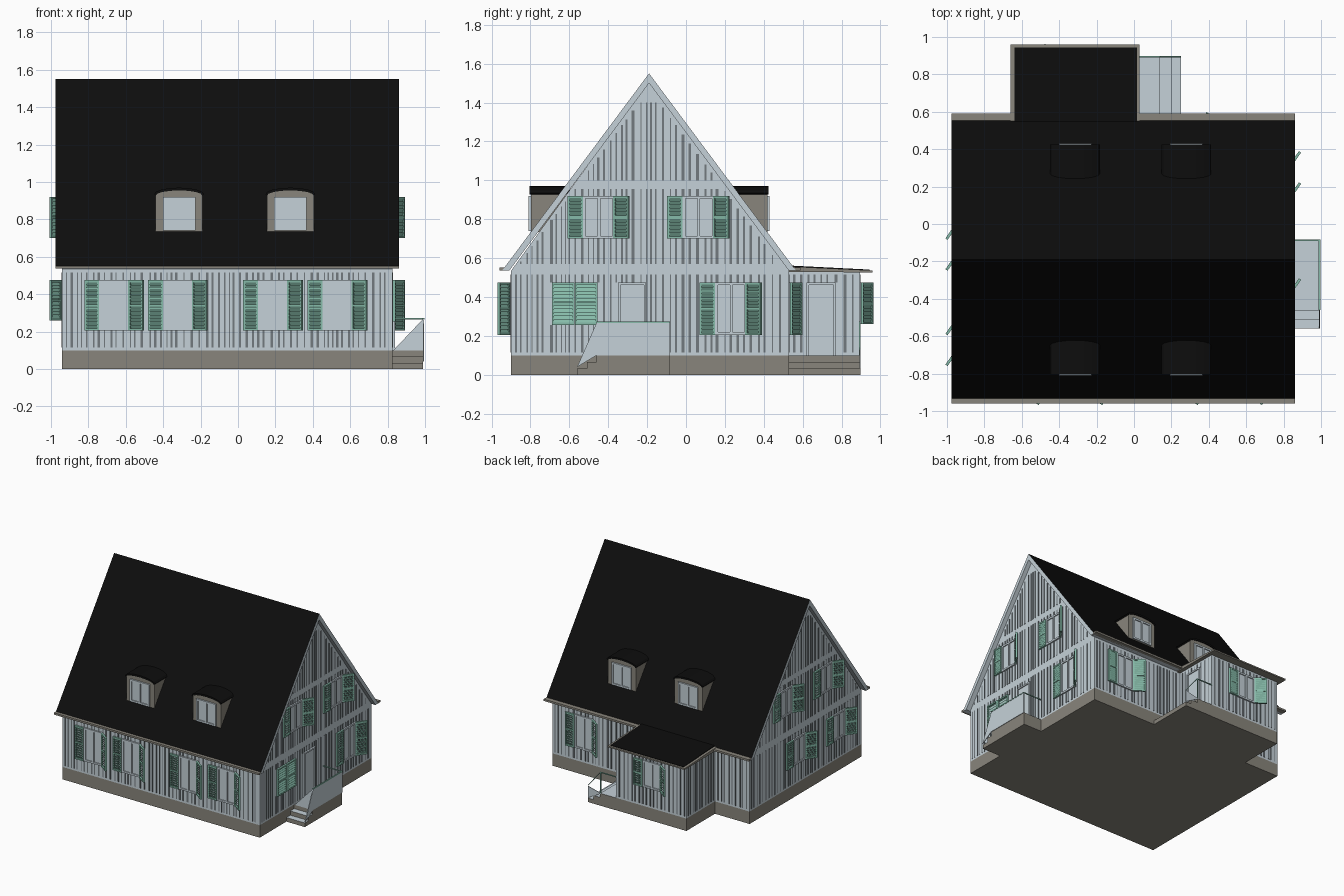
import bpy, bmesh, math, random
from mathutils import Matrix, Vector

if "Cube" in bpy.data.objects:
    bpy.data.objects.remove(bpy.data.objects["Cube"])
random.seed(4)

def material(name, rgb):
    m = bpy.data.materials.new(name)
    m.diffuse_color = (*rgb, 1)
    m.use_nodes = True
    m.node_tree.nodes["Principled BSDF"].inputs["Base Color"].default_value = m.diffuse_color
    return m

SIDING = material("pale_siding", (0.56, 0.64, 0.69))
GROOVE = material("groove_grey", (0.17, 0.195, 0.21))
STONE = material("stone_brown", (0.25, 0.235, 0.20))
ROOF = material("roof_black", (0.004, 0.004, 0.004))
GREEN = material("shutter_green", (0.24, 0.50, 0.40))

def frame(u, n, origin):
    """Wall frame: u runs right as seen from outside, n points outward."""
    u, n = Vector(u), Vector(n)
    return Matrix.Translation(origin) @ Matrix((u, n, (0, 0, 1))).transposed().to_4x4()

FRONT = frame((1, 0, 0), (0, -1, 0), (0, -0.90, 0))
BACK = frame((-1, 0, 0), (0, 1, 0), (0, 0.53, 0))
RIGHT = frame((0, 1, 0), (1, 0, 0), (0.825, 0, 0))
LEFT = frame((0, -1, 0), (-1, 0, 0), (-0.94, 0, 0))
EXT_BACK = frame((-1, 0, 0), (0, 1, 0), (0, 0.895, 0))
EXT_RIGHT = frame((0, 1, 0), (1, 0, 0), (0, 0, 0))
EXT_LEFT = frame((0, -1, 0), (-1, 0, 0), (-0.63, 0, 0))
WORLD = Matrix.Identity(4)

class Part:
    """Collects prisms into one named object."""
    def __init__(self, name, *mats):
        self.name, self.mats, self.bm = name, mats, bmesh.new()

    def prism(self, f, poly, u0, u1):
        """Extrude a (depth, z) polygon along u."""
        a = [self.bm.verts.new(f @ Vector((u0, d, z))) for d, z in poly]
        b = [self.bm.verts.new(f @ Vector((u1, d, z))) for d, z in poly]
        self.bm.faces.new(a)
        self.bm.faces.new(b[::-1])
        for i in range(len(a)):
            j = (i + 1) % len(a)
            self.bm.faces.new((a[i], b[i], b[j], a[j]))

    def box(self, f, u0, u1, d0, d1, z0, z1):
        self.prism(f, [(d0, z0), (d1, z0), (d1, z1), (d0, z1)], u0, u1)

    def done(self, rule=None):
        bmesh.ops.recalc_face_normals(self.bm, faces=self.bm.faces[:])
        if rule:
            for fc in self.bm.faces:
                fc.material_index = rule(fc)
        me = bpy.data.meshes.new(self.name)
        self.bm.to_mesh(me)
        self.bm.free()
        for m in self.mats:
            me.materials.append(m)
        bpy.context.collection.objects.link(bpy.data.objects.new(self.name, me))

# Stone base and walls
base = Part("stone_base", STONE)
base.box(WORLD, -0.94, 0.825, -0.90, 0.53, 0, 0.1)
base.box(WORLD, -0.63, 0, 0.53, 0.895, 0, 0.1)
base.done()
walls = Part("walls", SIDING)
walls.prism(WORLD, [(-0.90, 0.1), (0.53, 0.1), (0.53, 0.535), (-0.19, 1.51), (-0.90, 0.535)], -0.94, 0.825)
walls.box(WORLD, -0.63, 0, 0.53, 0.895, 0.1, 0.535)
walls.done()

# Main roof: black slopes, pale verge boards
roof = Part("main_roof", SIDING, ROOF)
roof.prism(WORLD, [(-0.945, 0.537), (-0.19, 1.55), (0.565, 0.537), (0.528, 0.537), (-0.19, 1.50), (-0.908, 0.537)], -0.975, 0.86)
roof.done(lambda f: int(f.normal.z > 0.3))
gutter = Part("gutters", STONE)
gutter.box(WORLD, -0.975, 0.86, -0.96, -0.93, 0.537, 0.552)
gutter.box(WORLD, -0.975, -0.64, 0.55, 0.59, 0.537, 0.552)
gutter.box(WORLD, 0.01, 0.86, 0.55, 0.59, 0.537, 0.552)
gutter.done()

# Low roof over the rear extension
rim = Part("extension_roof_edge", STONE)
rim.prism(WORLD, [(0.51, 0.53), (0.96, 0.526), (0.96, 0.537), (0.51, 0.558)], -0.66, 0.03)
rim.done()
top = Part("extension_roof", ROOF)
top.prism(WORLD, [(0.51, 0.55), (0.945, 0.53), (0.945, 0.541), (0.51, 0.563)], -0.64, 0.015)
top.done()

# Windows and shutters
windows = Part("window_frames", SIDING)
shutters = Part("shutters", GREEN)

def shutter(f, u0, u1, z0, z1, flip=1):
    t, d0, d1 = 0.011, 0.004, 0.018
    for a, b in ((u0, u0 + t), (u1 - t, u1)):
        shutters.box(f, a, b, d0, d1, z0, z1)
    zm = (z0 + z1) / 2
    for a, b in ((z0, z0 + t), (zm - t / 2, zm + t / 2), (z1 - t, z1)):
        shutters.box(f, u0 + t, u1 - t, d0, d1, a, b)
    n = round((z1 - z0) / 0.02)
    step = (z1 - z0 - 0.02) / n
    for i in range(n):
        z = z0 + 0.01 + i * step
        h = (0, step) if flip > 0 else (step, 0)     # slat leans out or in
        shutters.prism(f, [(d0 + .001, z + h[0]), (d1 - .002, z + h[1]),
                           (d1 - .002, z + h[1] + .003), (d0 + .001, z + h[0] + .003)], u0 + t, u1 - t)

def glazing(f, u0, u1, z0, z1):
    t, um = 0.014, (u0 + u1) / 2
    windows.box(f, u0, u1, 0, 0.004, z0, z1)
    for a, b in ((u0, u0 + t), (um - t / 2, um + t / 2), (u1 - t, u1)):
        windows.box(f, a, b, 0, 0.012, z0, z1)
    for a, b in ((z0, z0 + t), (z1 - t, z1)):
        windows.box(f, u0, u1, 0, 0.012, a, b)

def window(f, u0, z0, z1, w=0.165):
    """Window with the left shutter flat and the right one half open."""
    glazing(f, u0, u0 + w, z0, z1)
    shutter(f, u0 - 0.08, u0, z0, z1)
    c, s = 0.82, 0.57
    swing = f @ frame((c, s, 0), (-s, c, 0), (u0 + w, 0, 0))
    shutter(swing, 0, 0.094, z0, z1)
    return (u0, u0 + w, z0, z1)

front_holes = [window(FRONT, u, 0.205, 0.475) for u in (-0.742, -0.402, 0.108, 0.452)]
upper = (0.70, 0.92)
right_holes = [window(RIGHT, u, *upper) for u in (-0.53, -0.017)] + [window(RIGHT, 0.15, 0.205, 0.475)]
left_holes = [window(LEFT, u, *upper) for u in (-0.155, 0.355)] + \
             [window(LEFT, u, 0.26, 0.475) for u in (0.01, 0.52)]
back_holes = [window(BACK, -0.62, 0.205, 0.475)]
ext_holes = [window(EXT_BACK, 0.245, 0.26, 0.475)]
# Closed pair of shutters beside the entrance
for a in (-0.69, -0.572):
    shutter(RIGHT, a, a + 0.117, 0.255, 0.475, -1)
right_holes.append((-0.69, -0.455, 0.255, 0.475))

# Doors
doors = Part("doors", SIDING)
for f, a, b in ((RIGHT, -0.35, -0.205), (EXT_RIGHT, 0.62, 0.77)):
    doors.box(f, a, b, 0, 0.006, 0.1, 0.475)
    for c, d in ((a, a + .012), (b - .012, b)):
        doors.box(f, c, d, 0, 0.014, 0.1, 0.475)
    doors.box(f, a, b, 0, 0.014, 0.463, 0.475)
doors.done()
right_holes.append((-0.35, -0.205, 0.1, 0.475))

# Plank grooves, broken around openings and below the rakes
grooves = Part("plank_grooves", GROOVE)

def planks(f, u0, u1, zones, holes=(), ridge=None):
    u = u0 + 0.02
    while u < u1 - 0.02:
        w = random.choice((0.006, 0.010, 0.014))
        for z0, z1 in zones:
            if ridge is not None:
                z1 = min(z1, 1.47 - 1.344 * abs(u + w / 2 - ridge))
            cuts = sorted((h[2], h[3]) for h in holes if h[0] - .012 < u < h[1] and h[2] < z1 and h[3] > z0)
            lo = z0
            for c0, c1 in cuts + [(z1, z1)]:
                if c0 - lo > 0.01:
                    grooves.box(f, u, u + w, -0.002, 0.003, lo, c0)
                lo = max(lo, c1)
        u += w + random.uniform(0.012, 0.034)

LOW = [(0.115, 0.515)]
GABLE = LOW + [(0.57, 0.69), (0.69, 0.955), (1.0, 1.4)]
planks(FRONT, -0.94, 0.825, LOW, front_holes)
planks(RIGHT, -0.90, 0.53, GABLE, right_holes, -0.19)
planks(LEFT, -0.53, 0.90, GABLE, left_holes, 0.19)
planks(BACK, -0.825, 0, LOW, back_holes)
planks(BACK, 0.63, 0.94, LOW)
planks(EXT_BACK, 0, 0.63, LOW, ext_holes)
planks(EXT_RIGHT, 0.53, 0.895, LOW, [(0.62, 0.77, 0.1, 0.475)])
planks(EXT_LEFT, -0.895, -0.53, LOW)
grooves.done()

# Arched dormers, mirrored about the ridge
dormers = Part("dormer_walls", STONE)
caps = Part("dormer_roofs", ROOF)

def arch(half, side, peak, n=8):
    return [(half * math.cos(math.pi * i / n), side + (peak - side) * math.sin(math.pi * i / n)) for i in range(n + 1)]

for f in (frame((1, 0, 0), (0, -1, 0), (0, -0.19, 0)), frame((-1, 0, 0), (0, 1, 0), (0, -0.19, 0))):
    for cx in (-0.315, 0.28):
        c = cx * f[0][0]
        # prism axis is turned so that it runs outward
        g = f @ Matrix(((0, 1, 0, c), (1, 0, 0, 0), (0, 0, 1, 0), (0, 0, 0, 1)))
        dormers.prism(g, [(-0.125, 0.735), (0.125, 0.735)] + arch(0.125, 0.93, 0.955), 0.43, 0.608)
        caps.prism(g, arch(0.133, 0.935, 0.97) + arch(0.125, 0.927, 0.955)[::-1], 0.41, 0.615)
        glazing(f @ Matrix.Translation((0, 0.608, 0)), c - 0.087, c + 0.087, 0.74, 0.92)
dormers.done()
caps.done()
windows.done()
shutters.done()

# Entrance porches with steps: stone sides, pale treads
steps = Part("porch_steps", STONE, SIDING)
for y0, y1, h in ((-0.46, -0.085, 0.1), (-0.51, -0.46, 0.067), (-0.56, -0.51, 0.033)):
    steps.box(WORLD, 0.825, 0.99, y0, y1, 0, h)
for x0, x1, h in ((0, 0.14, 0.1), (0.14, 0.2, 0.067), (0.2, 0.25, 0.033)):
    steps.box(WORLD, x0, x1, 0.53, 0.897, 0, h)
steps.done(lambda f: int(f.normal.z > 0.5))

# Pale parapets beside the porches
parapet = Part("porch_parapets", SIDING)
parapet.prism(WORLD, [(-0.56, 0.04), (-0.46, 0.1), (-0.085, 0.1), (-0.085, 0.268), (-0.46, 0.268)], 0.988, 0.994)
across = Matrix(((0, 1, 0, 0), (1, 0, 0, 0), (0, 0, 1, 0), (0, 0, 0, 1)))
parapet.prism(across, [(0.83, 0.1), (0.99, 0.1), (0.99, 0.268)], -0.463, -0.459)
parapet.prism(across, [(0.25, 0.035), (0.25, 0.13), (0.13, 0.1)], 0.893, 0.898)
parapet.done()
rails = Part("handrails", GREEN)
rails.box(WORLD, 0.986, 0.996, -0.46, -0.083, 0.266, 0.273)
rails.box(WORLD, 0.825, 0.99, -0.09, -0.083, 0.266, 0.273)
rails.box(WORLD, 0, 0.14, 0.891, 0.898, 0.266, 0.273)
rails.box(WORLD, 0.134, 0.14, 0.891, 0.898, 0.1, 0.27)
rails.prism(across, [(0.14, 0.266), (0.25, 0.13), (0.25, 0.137), (0.14, 0.273)], 0.891, 0.898)
rails.done()
